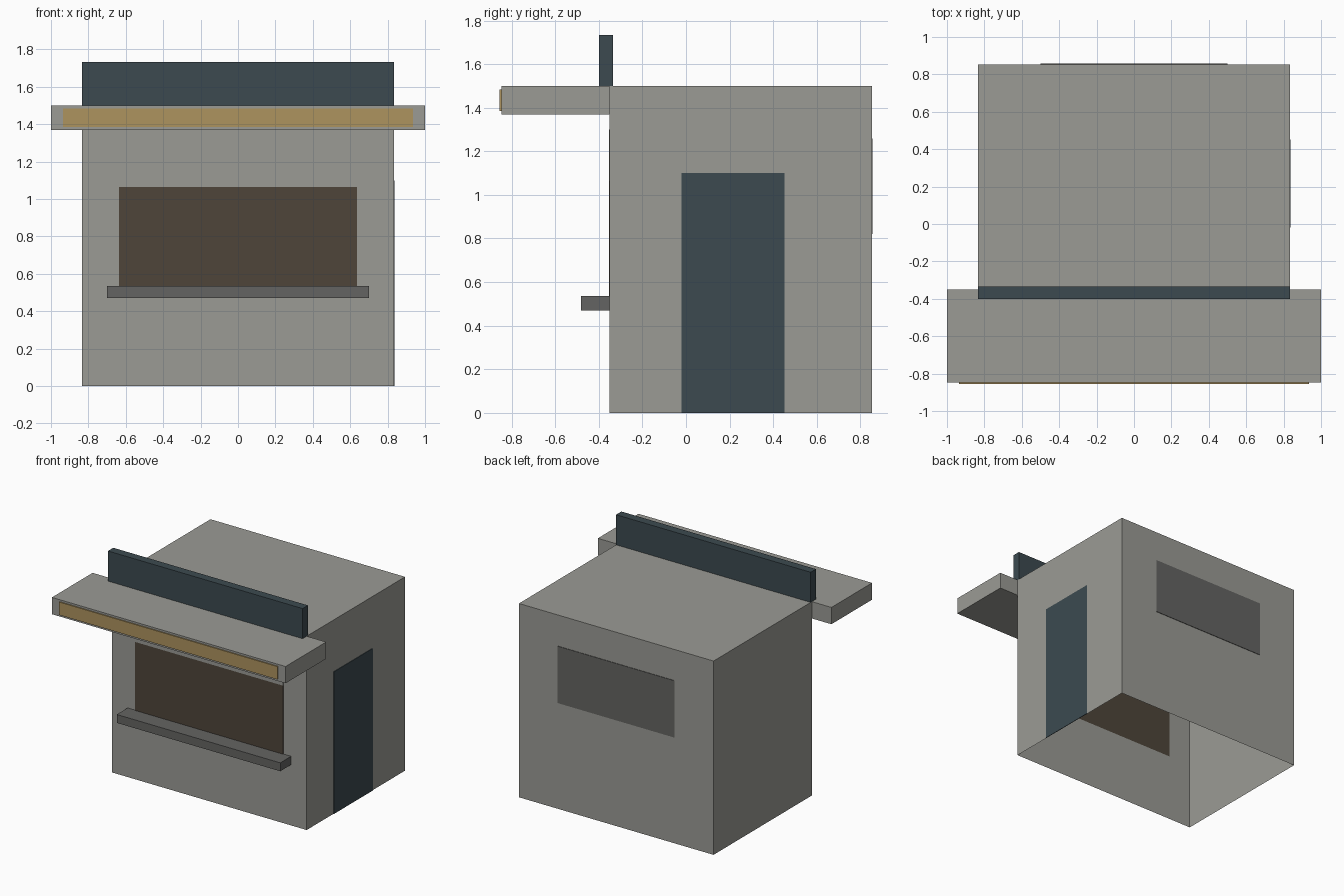
import bpy, bmesh

if "Cube" in bpy.data.objects:
    bpy.data.objects.remove(bpy.data.objects["Cube"])


def material(name, rgb):
    """Flat colour from sRGB 0-255 values."""
    def lin(c):
        c /= 255
        return c / 12.92 if c <= 0.04045 else ((c + 0.055) / 1.055) ** 2.4
    m = bpy.data.materials.new(name)
    m.diffuse_color = (*[lin(c) for c in rgb], 1)
    m.use_nodes = True
    m.node_tree.nodes["Principled BSDF"].inputs["Base Color"].default_value = m.diffuse_color
    return m


concrete = material("concrete_grey", (155, 155, 149))
slate = material("slate_blue", (60, 74, 80))
brown = material("dark_brown", (78, 69, 58))
gold = material("gold", (173, 147, 95))
dark_grey = material("dark_grey", (100, 100, 98))


def box(name, x, y, z, mat, open_bottom=False):
    """Box from (min, max) ranges."""
    bm = bmesh.new()
    bmesh.ops.create_cube(bm, size=1)
    for v in bm.verts:
        v.co = [r[0] if c < 0 else r[1] for c, r in zip(v.co, (x, y, z))]
    if open_bottom:
        bm.normal_update()
        low = [f for f in bm.faces if f.normal.z < -0.9]
        bmesh.ops.delete(bm, geom=low, context='FACES_ONLY')
    me = bpy.data.meshes.new(name)
    bm.to_mesh(me)
    bm.free()
    me.materials.append(mat)
    ob = bpy.data.objects.new(name, me)
    bpy.context.collection.objects.link(ob)
    return ob


T = 0.004                      # thickness of painted plates
W, FRONT, BACK, H = 0.833, -0.35, 0.853, 1.5

# Kiosk shell, open underneath
box("kiosk_body", (-W, W), (FRONT, BACK), (0, H), concrete, open_bottom=True)

# Canopy with its gold fascia, and the sign board standing behind it
box("canopy", (-1, 1), (-0.847, FRONT), (1.37, H), concrete)
box("canopy_fascia", (-0.935, 0.935), (-0.855, -0.847), (1.385, 1.485), gold)
box("sign_board", (-W, W), (-0.4, -0.335), (H, 1.733), slate)

# Serving hatch: dark opening, half-raised shutter and counter
box("serving_hatch", (-0.635, 0.635), (FRONT - T, FRONT), (0.535, 1.065), brown)
box("hatch_shutter", (-0.635, 0.635), (FRONT - T, FRONT), (1.065, 1.3), concrete)
box("counter", (-0.7, 0.7), (-0.483, FRONT), (0.47, 0.535), dark_grey)

# Side door and back window
box("side_door", (W, W + T), (-0.02, 0.453), (0, 1.1), slate)
box("back_window", (-0.5, 0.5), (BACK, BACK + T), (0.82, 1.26), dark_grey)
